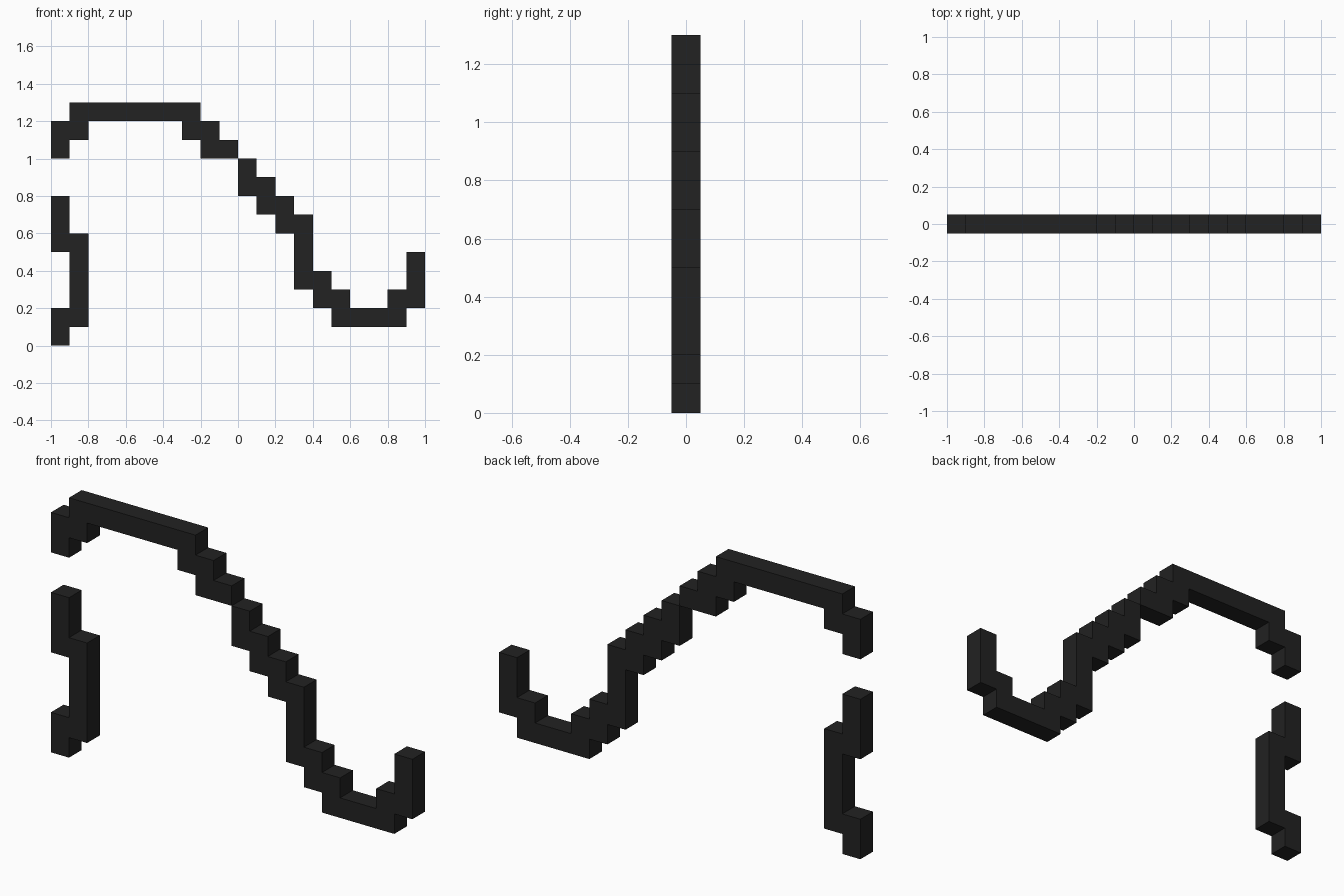
import bpy
import bmesh

cube = bpy.data.objects.get("Cube")
if cube:
    bpy.data.objects.remove(cube, do_unlink=True)

CELL = 0.1
DEPTH = 0.1

black = bpy.data.materials.new("matte black")
black.use_nodes = True
colour = (0.016, 0.016, 0.016, 1)
black.diffuse_color = colour
bsdf = black.node_tree.nodes["Principled BSDF"]
bsdf.inputs["Base Color"].default_value = colour
bsdf.inputs["Roughness"].default_value = 0.9


def stepped_bar(name, first_column, spans):
    """One span (bottom, top) of square cells per column, made into a solid bar."""
    bm = bmesh.new()
    corners = {}

    def corner(i, k):
        if (i, k) not in corners:
            corners[i, k] = bm.verts.new((i * CELL - 1, -DEPTH / 2, k * CELL))
        return corners[i, k]

    # Front face, cell by cell
    for i, (low, high) in enumerate(spans, first_column):
        for k in range(low, high):
            bm.faces.new((corner(i, k), corner(i + 1, k),
                          corner(i + 1, k + 1), corner(i, k + 1)))

    # Thicken towards the back, keeping the front face
    result = bmesh.ops.extrude_face_region(bm, geom=bm.faces[:], use_keep_orig=True)
    moved = [g for g in result["geom"] if isinstance(g, bmesh.types.BMVert)]
    bmesh.ops.translate(bm, verts=moved, vec=(0, DEPTH, 0))

    # Merge the cells into clean flat faces
    bmesh.ops.recalc_face_normals(bm, faces=bm.faces[:])
    bmesh.ops.dissolve_limit(bm, angle_limit=0.02, verts=bm.verts[:], edges=bm.edges[:])

    mesh = bpy.data.meshes.new(name)
    bm.to_mesh(mesh)
    bm.free()
    mesh.materials.append(black)
    obj = bpy.data.objects.new(name, mesh)
    bpy.context.collection.objects.link(obj)


# Top arch, from the left end down to the middle
stepped_bar("upper_arch", 0,
            [(10, 12), (11, 13)] + [(12, 13)] * 5 + [(11, 13), (10, 12), (10, 11)])

# Falling steps that curl up into a hook
stepped_bar("falling_hook", 10,
            [(8, 10), (7, 9), (6, 8), (3, 7), (2, 4), (1, 3),
             (1, 2), (1, 2), (1, 3), (2, 5)])

# Separate upright bracket below the arch: a post and two end tabs
stepped_bar("bracket_post", 1, [(1, 6)])
stepped_bar("bracket_lower_tab", 0, [(0, 2)])
stepped_bar("bracket_upper_tab", 0, [(5, 8)])
